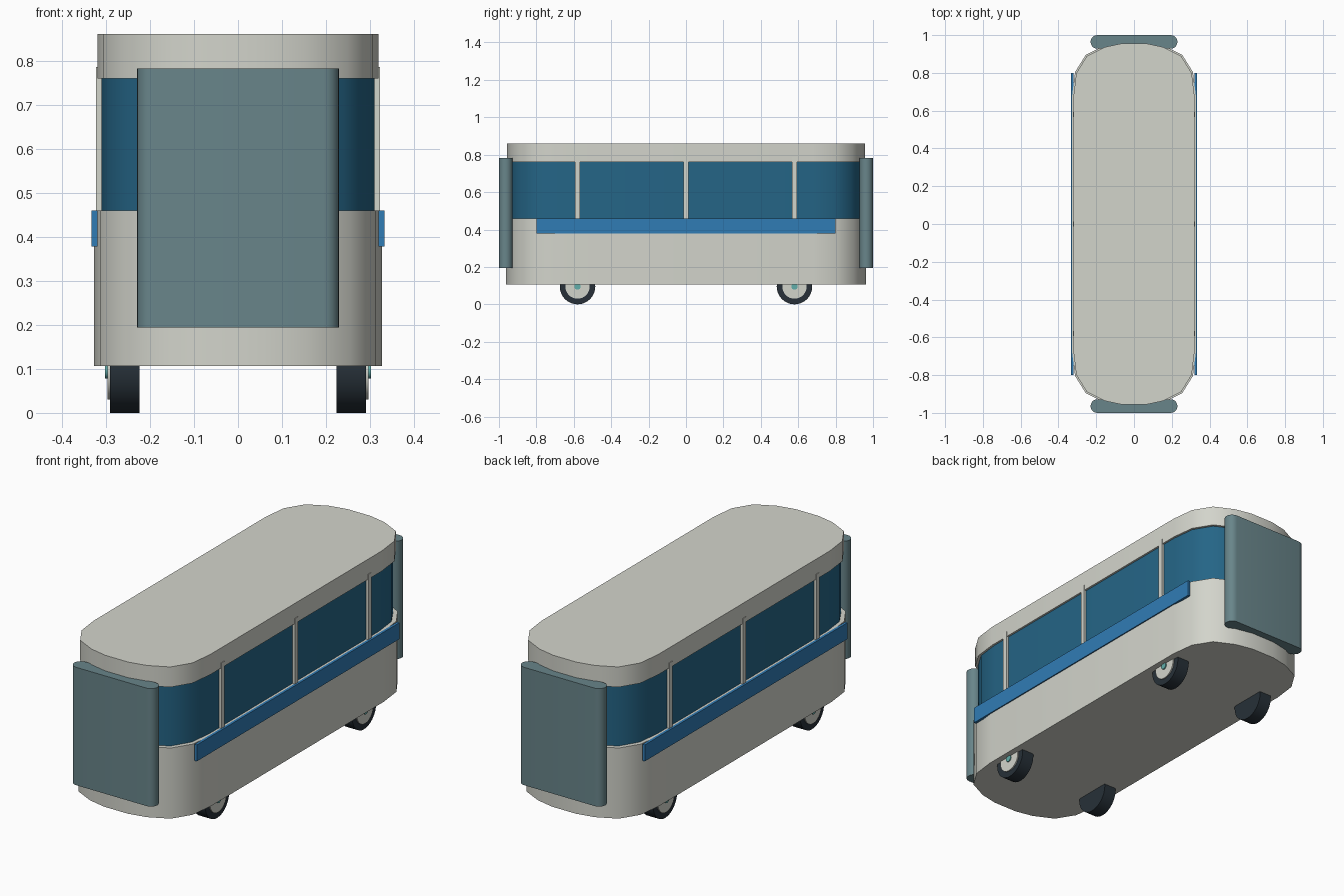
import bpy, bmesh, math

if "Cube" in bpy.data.objects:
    bpy.data.objects.remove(bpy.data.objects["Cube"])


def material(name, rgb):
    m = bpy.data.materials.new(name)
    m.diffuse_color = (*rgb, 1)
    m.use_nodes = True
    m.node_tree.nodes["Principled BSDF"].inputs["Base Color"].default_value = m.diffuse_color
    return m


CREAM = material("cream", (0.65, 0.66, 0.60))
GLASS = material("glass", (0.018, 0.13, 0.24))
BLUE = material("blue", (0.03, 0.20, 0.46))
SLATE = material("slate", (0.14, 0.235, 0.255))
RUBBER = material("rubber", (0.02, 0.03, 0.04))
TEAL = material("teal", (0.12, 0.42, 0.40))


def finish(name, bm, mat, smooth=True):
    bmesh.ops.recalc_face_normals(bm, faces=bm.faces)
    me = bpy.data.meshes.new(name)
    bm.to_mesh(me)
    bm.free()
    ob = bpy.data.objects.new(name, me)
    bpy.context.collection.objects.link(ob)
    me.materials.append(mat)
    if smooth:
        bpy.ops.object.select_all(action='DESELECT')
        ob.select_set(True)
        bpy.context.view_layer.objects.active = ob
        bpy.ops.object.shade_smooth_by_angle(angle=math.radians(42))
    return ob


def prism(name, outline, z0, z1, mat):
    """Extrude a plan outline between two heights."""
    bm = bmesh.new()
    base = bm.faces.new([bm.verts.new((x, y, z0)) for x, y in outline])
    top = bmesh.ops.extrude_face_region(bm, geom=[base], use_keep_orig=True)["geom"]
    for v in top:
        if isinstance(v, bmesh.types.BMVert):
            v.co.z = z1
    return finish(name, bm, mat)


def box(name, x0, x1, y0, y1, z0, z1, mat):
    bm = bmesh.new()
    bmesh.ops.create_cube(bm, size=1)
    for v in bm.verts:
        v.co = ((x0 + x1) / 2 + v.co.x * (x1 - x0),
                (y0 + y1) / 2 + v.co.y * (y1 - y0),
                (z0 + z1) / 2 + v.co.z * (z1 - z0))
    return finish(name, bm, mat, False)


# Bus plan outline: one corner mirrored into four, scaled to half sizes
CORNER = [(1, 0.71), (0.955, 0.835), (0.78, 0.93), (0.48, 0.98), (0.2, 1)]


def plan(hx, hy):
    q = [(x * hx, y * hy) for x, y in CORNER]
    half = q + [(-x, y) for x, y in reversed(q)]
    return half + [(-x, -y) for x, y in half]


# Shell: lower body, window band, roof
prism("lower_body", plan(0.327, 0.963), 0.107, 0.46, CREAM)
prism("window_band", plan(0.31, 0.945), 0.455, 0.765, GLASS)
prism("roof", plan(0.32, 0.956), 0.76, 0.861, CREAM)

# End panels with rounded vertical edges
for sy, label in ((-1, "front"), (1, "rear")):
    r, cx, cy = 0.036, 0.194, sy * 0.964
    arc = [math.pi * (i / 10 - 0.5) for i in range(11)]
    pts = [(cx + r * math.cos(a), cy + r * math.sin(a)) for a in arc]
    pts += [(-cx - r * math.cos(a), cy - r * math.sin(a)) for a in arc]
    prism(label + "_panel", pts, 0.194, 0.783, SLATE)


def lathe_x(name, profile, y, z, mat, segs=32):
    """Closed (x, radius) profile spun around the axle; radius 0 is a pole."""
    bm = bmesh.new()
    vs = [bm.verts.new((x, y, z + r)) for x, r in profile]
    es = [bm.edges.new(p) for p in zip(vs, vs[1:])]
    bmesh.ops.spin(bm, geom=vs + es, cent=(0, y, z), axis=(1, 0, 0),
                   angle=math.tau, steps=segs)
    bmesh.ops.remove_doubles(bm, verts=bm.verts, dist=1e-5)
    return finish(name, bm, mat)


for s, side in ((-1, "left"), (1, "right")):
    # Side stripe
    xs = sorted((s * 0.32, s * 0.333))
    box(side + "_stripe", *xs, -0.8, 0.8, 0.378, 0.46, BLUE)
    # Window pillars
    for y in (-0.58, 0, 0.58):
        xs = sorted((s * 0.30, s * 0.323))
        box(side + "_pillar", *xs, y - 0.0125, y + 0.0125, 0.45, 0.787, CREAM)
    # Wheels: tyre, rim disc, hub cap
    for y in (-0.58, 0.58):
        for part, x0, x1, r, mat in (("tyre", 0.224, 0.291, 0.095, RUBBER),
                                     ("rim", 0.28, 0.297, 0.065, CREAM),
                                     ("hub", 0.285, 0.302, 0.017, TEAL)):
            prof = [(s * x0, 0), (s * x0, r), (s * x1, r), (s * x1, 0)]
            lathe_x(side + "_" + part, prof, y, 0.095, mat)
